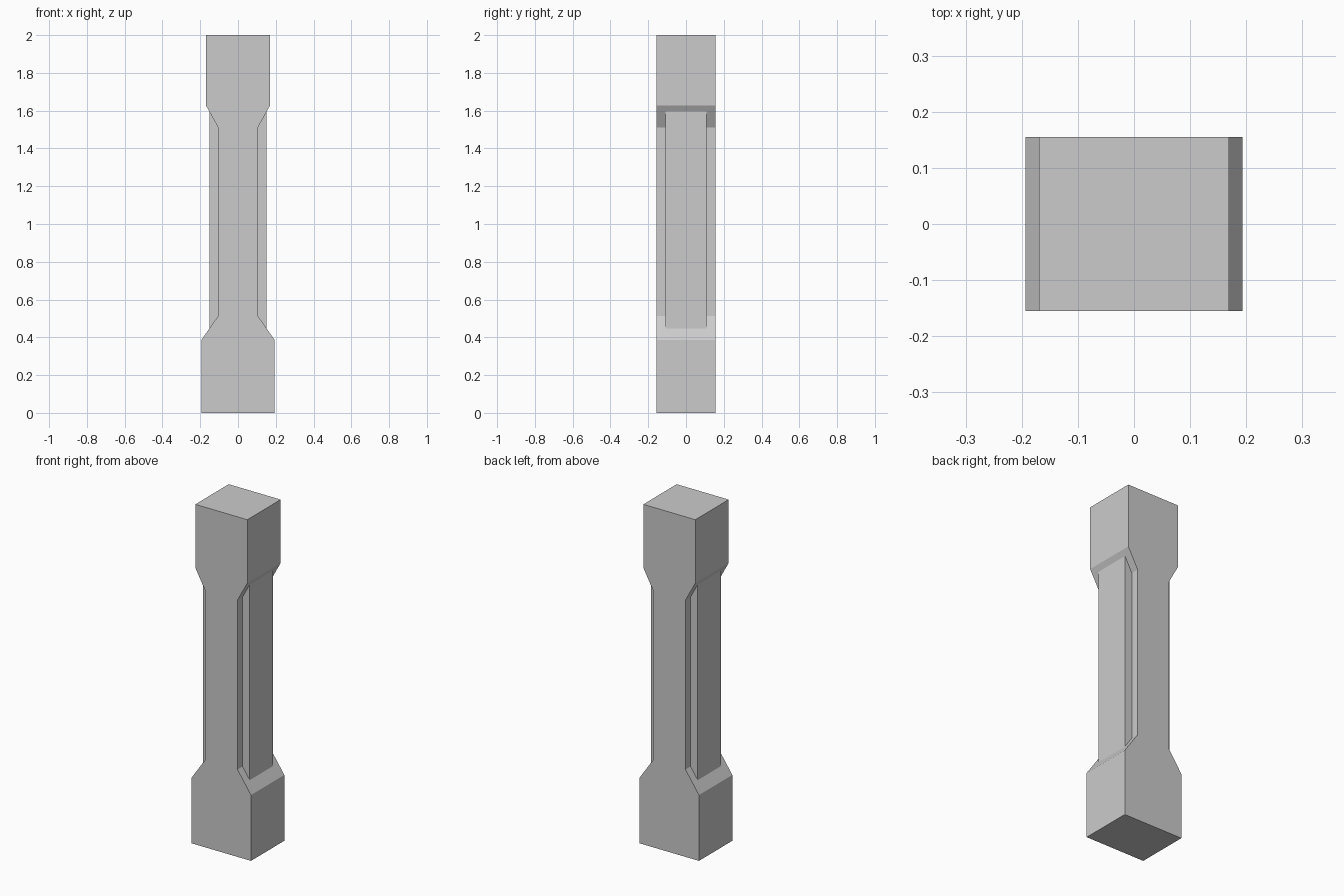
import bpy, bmesh

if "Cube" in bpy.data.objects:
    bpy.data.objects.remove(bpy.data.objects["Cube"])

DEPTH = 0.155          # half depth of the post
PANEL_DEPTH = 0.108    # half depth of the side panels


def prism(name, half_profile, half_depth):
    """Mirror a right-hand (x, z) profile and extrude it along y."""
    outline = half_profile + [(-x, z) for x, z in reversed(half_profile)]
    bm = bmesh.new()
    face = bm.faces.new([bm.verts.new((x, -half_depth, z)) for x, z in outline])
    ext = bmesh.ops.extrude_face_region(bm, geom=[face])
    moved = [v for v in ext["geom"] if isinstance(v, bmesh.types.BMVert)]
    bmesh.ops.translate(bm, verts=moved, vec=(0, 2 * half_depth, 0))
    bmesh.ops.recalc_face_normals(bm, faces=bm.faces)
    mesh = bpy.data.meshes.new(name)
    bm.to_mesh(mesh)
    bm.free()
    obj = bpy.data.objects.new(name, mesh)
    bpy.context.collection.objects.link(obj)
    return obj


# Post: wide base, narrow waist, slightly narrower head
post = prism("post", [(0.193, 0), (0.193, 0.387), (0.105, 0.514),
                      (0.105, 1.51), (0.169, 1.627), (0.169, 2.0)], DEPTH)

# Raised side panels: one bar running through the waist, ends buried in the slopes
panel = prism("side_panels", [(0.152, 0.43), (0.152, 1.61)], PANEL_DEPTH)
panel.hide_render = True

# Fuse the panels into the post
union = post.modifiers.new("fuse_panels", 'BOOLEAN')
union.operation = 'UNION'
union.solver = 'EXACT'
union.object = panel
bpy.context.view_layer.objects.active = post
post.select_set(True)
bpy.ops.object.modifier_apply(modifier=union.name)
bpy.data.objects.remove(panel)
